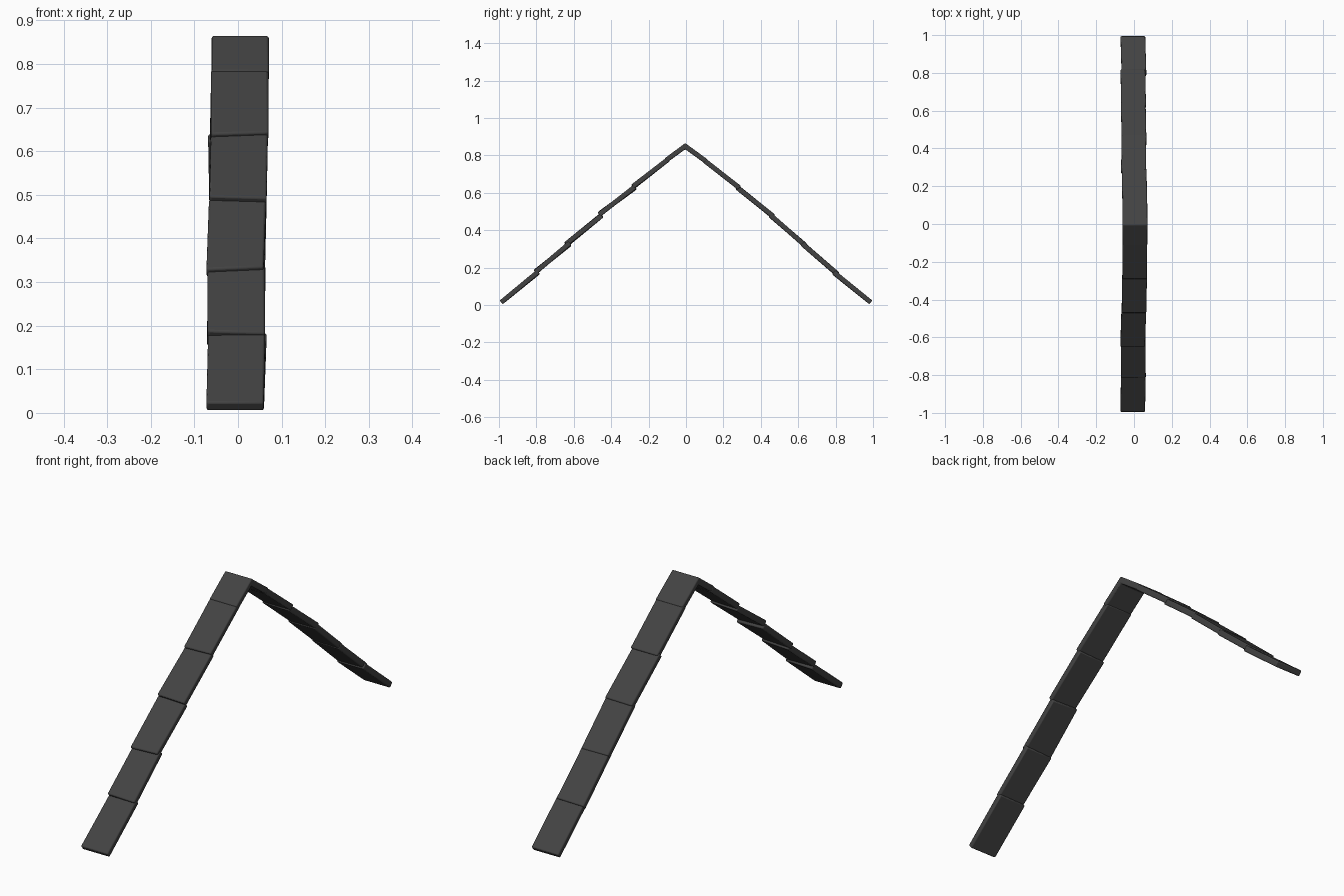
import bpy, bmesh
from mathutils import Vector

if "Cube" in bpy.data.objects:
    bpy.data.objects.remove(bpy.data.objects["Cube"])

mat = bpy.data.materials.new("dark_slate")
mat.diffuse_color = (0.055, 0.055, 0.055, 1)
mat.use_nodes = True
mat.node_tree.nodes["Principled BSDF"].inputs["Base Color"].default_value = mat.diffuse_color

W, T = 0.131, 0.026   # tile width and thickness


def section(bm, x, y, z, normal, tilt):
    """Rectangular cross-section of a tile; tilt lifts the right edge."""
    n = Vector((0, *normal)) * (T / 2)
    ring = []
    for sx, sn in ((-1, -1), (1, -1), (1, 1), (-1, 1)):
        p = Vector((x + sx * W / 2, y, z + sx * tilt))
        ring.append(bm.verts.new(p + n * sn))
    return ring


def tile(name, sections):
    bm = bmesh.new()
    rings = [section(bm, *s) for s in sections]
    for a, b in zip(rings, rings[1:]):
        for i in range(4):
            j = (i + 1) % 4
            bm.faces.new((a[i], a[j], b[j], b[i]))
    bm.faces.new(rings[0][::-1])
    bm.faces.new(rings[-1])
    bmesh.ops.recalc_face_normals(bm, faces=bm.faces)
    me = bpy.data.meshes.new(name)
    bm.to_mesh(me)
    bm.free()
    me.materials.append(mat)
    ob = bpy.data.objects.new(name, me)
    bpy.context.collection.objects.link(ob)
    bev = ob.modifiers.new("soft_edges", "BEVEL")
    bev.width, bev.segments = 0.005, 2
    bev.limit_method, bev.angle_limit = "ANGLE", 0.9
    bpy.context.view_layer.objects.active = ob
    ob.select_set(True)
    bpy.ops.object.shade_smooth_by_angle()
    ob.select_set(False)


# Per tile: lower x, y, z, tilt, then upper x, y, z, tilt (y measured outwards)
front = [
    (-.007, .988, .014, .000, -.003, .790, .176, .002),
    (-.004, .806, .176, -.002, -.004, .620, .329, .003),
    (-.007, .642, .323, .003, -.001, .450, .480, -.002),
    (.000, .464, .485, -.002, .003, .272, .630, .003),
    (.004, .284, .632, .002, .004, .095, .779, .000),
]
back = [
    (-.006, .988, .014, .000, .000, .790, .174, .001),
    (-.006, .812, .163, .001, -.002, .620, .329, -.001),
    (-.004, .638, .318, -.001, .000, .450, .481, .001),
    (.000, .466, .474, .001, -.003, .272, .630, -.001),
    (.001, .286, .626, .000, .004, .095, .775, .000),
]

# Overlapping tiles down both slopes
for side, rows, s in (("front", front, -1), ("back", back, 1)):
    n = (s * 0.645, 0.764)
    for i, (x0, y0, z0, t0, x1, y1, z1, t1) in enumerate(rows):
        tile(f"{side}_tile_{i + 1}", [(x0, s * y0, z0, n, t0), (x1, s * y1, z1, n, t1)])

# Folded ridge tile at the top
tile("ridge_tile", [
    (.005, -.106, .774, (-.645, .764), 0),
    (.005, -.004, .849, (0, 1.27), 0),
    (.005, .106, .769, (.645, .764), 0),
])
